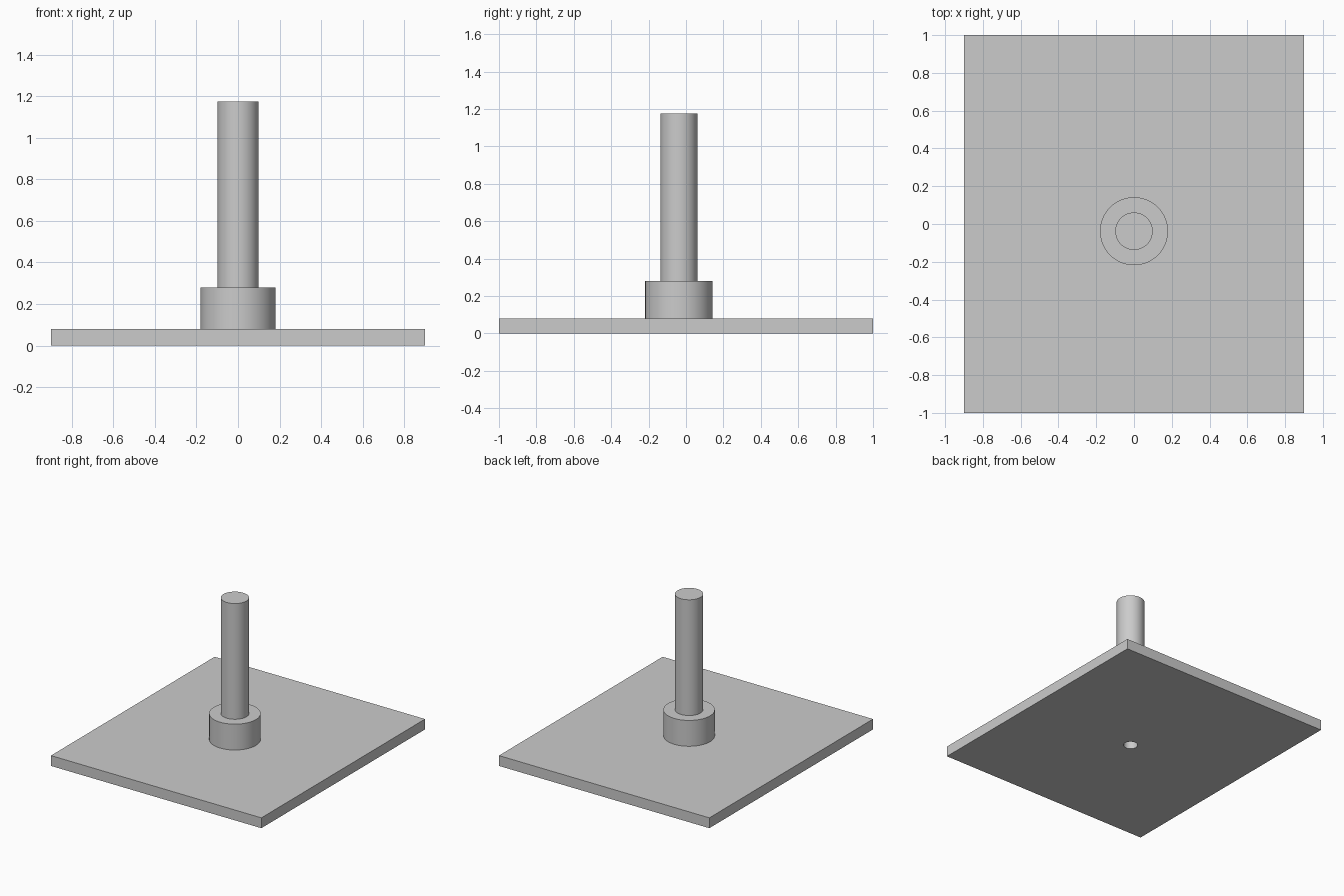
import bpy
import math

cube = bpy.data.objects.get("Cube")
if cube:
    bpy.data.objects.remove(cube, do_unlink=True)

AXIS_Y = -0.038
PLATE_TOP, COLLAR_TOP, POST_TOP = 0.08, 0.28, 1.175

grey = bpy.data.materials.new("plain_grey")
grey.use_nodes = True
colour = (0.6, 0.6, 0.6, 1)
grey.diffuse_color = colour
grey.node_tree.nodes["Principled BSDF"].inputs["Base Color"].default_value = colour


def cylinder(name, radius, bottom, top):
    """Upright round part on the shared axis."""
    bpy.ops.mesh.primitive_cylinder_add(
        vertices=96, radius=radius, depth=top - bottom,
        location=(0, AXIS_Y, (bottom + top) / 2))
    obj = bpy.context.object
    obj.name = name
    obj.data.materials.append(grey)
    bpy.ops.object.shade_smooth_by_angle(angle=math.radians(30))
    return obj


# Collar and post stacked on the plate
cylinder("collar", 0.18, PLATE_TOP, COLLAR_TOP)
cylinder("post", 0.099, COLLAR_TOP, POST_TOP)

# Flat base plate
cutter = cylinder("hole_cutter", 0.05, -PLATE_TOP, 2 * PLATE_TOP)
cutter.hide_render = True
bpy.ops.mesh.primitive_cube_add(size=1, location=(0, 0, PLATE_TOP / 2))
plate = bpy.context.object
plate.name = "base_plate"
plate.scale = (1.8, 2, PLATE_TOP)
bpy.ops.object.transform_apply(location=False, rotation=False, scale=True)
plate.data.materials.append(grey)

# Screw hole under the collar
cut = plate.modifiers.new("screw_hole", "BOOLEAN")
cut.operation = "DIFFERENCE"
cut.solver = "EXACT"
cut.object = cutter
bpy.ops.object.modifier_apply(modifier=cut.name)
bpy.data.objects.remove(cutter, do_unlink=True)
bpy.ops.object.shade_smooth_by_angle(angle=math.radians(30))
